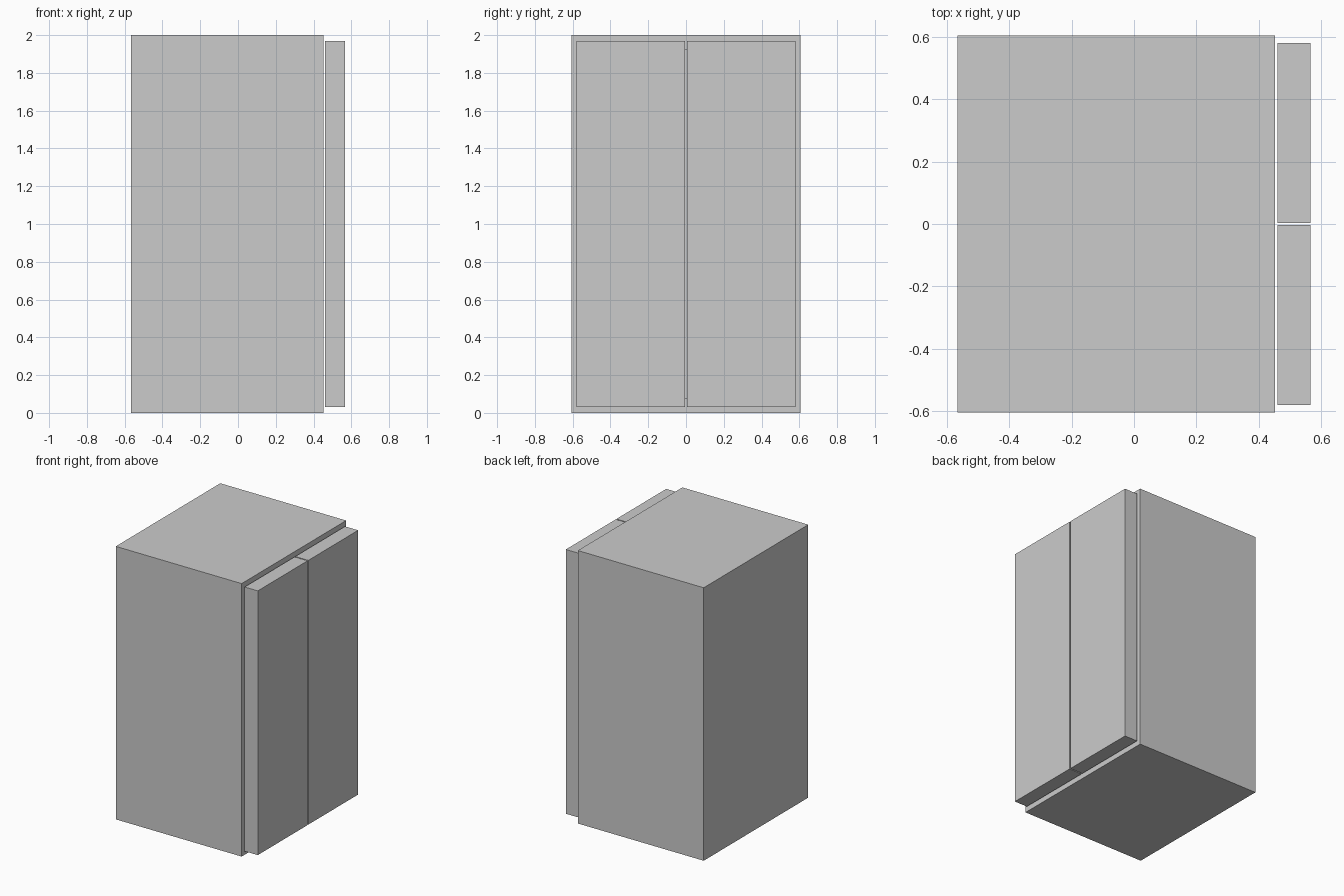
import bpy, bmesh

if "Cube" in bpy.data.objects:
    bpy.data.objects.remove(bpy.data.objects["Cube"])


def box(name, lo, hi):
    """Axis-aligned box object from two opposite corners."""
    bm = bmesh.new()
    bmesh.ops.create_cube(bm, size=1.0)
    for v in bm.verts:
        v.co = [lo[i] + (v.co[i] + 0.5) * (hi[i] - lo[i]) for i in range(3)]
    mesh = bpy.data.meshes.new(name)
    bm.to_mesh(mesh)
    bm.free()
    obj = bpy.data.objects.new(name, mesh)
    bpy.context.collection.objects.link(obj)
    return obj


def hollow_front(obj, wall, depth):
    """Sink an open compartment into the +x face, leaving a rim."""
    bm = bmesh.new()
    bm.from_mesh(obj.data)
    bm.normal_update()
    front = max(bm.faces, key=lambda f: f.normal.x)
    bmesh.ops.inset_region(bm, faces=[front], thickness=wall)
    ext = bmesh.ops.extrude_discrete_faces(bm, faces=[front])
    bmesh.ops.translate(bm, vec=(-depth, 0, 0), verts=ext["faces"][0].verts)
    bmesh.ops.recalc_face_normals(bm, faces=bm.faces)
    bm.to_mesh(obj.data)
    bm.free()


# Cabinet body with an open compartment behind the doors
body = box("cabinet_body", (-0.567, -0.605, 0.0), (0.453, 0.605, 2.0))
hollow_front(body, wall=0.11, depth=0.91)

# Pair of thick doors standing just clear of the body
for name, y0, y1 in (("left_door", -0.581, -0.004), ("right_door", 0.004, 0.581)):
    box(name, (0.461, y0, 0.032), (0.567, y1, 1.968))
